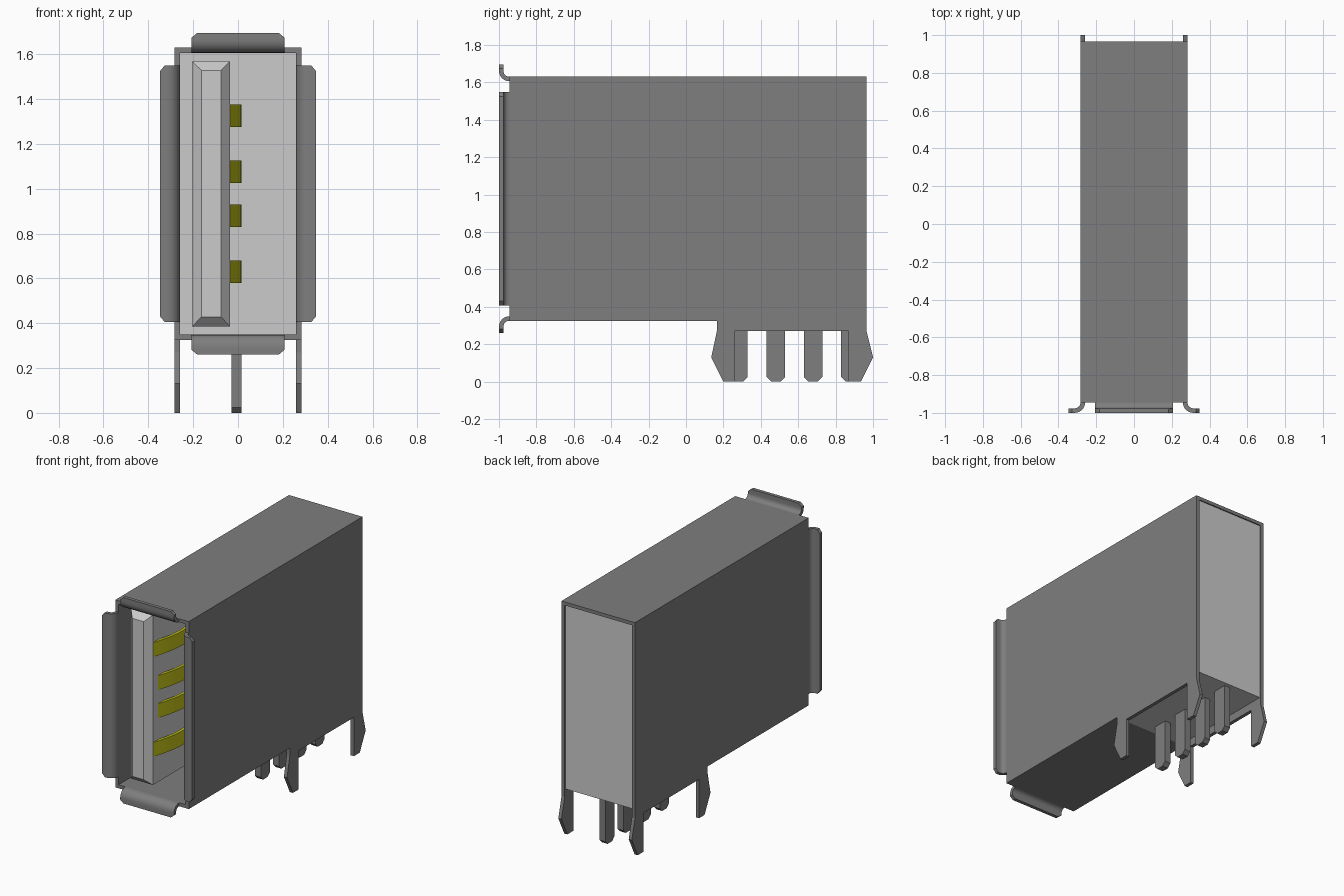
import bpy, bmesh, math
from mathutils import Vector

if "Cube" in bpy.data.objects:
    bpy.data.objects.remove(bpy.data.objects["Cube"], do_unlink=True)


def material(name, r, g, b):
    m = bpy.data.materials.new(name)
    m.use_nodes = True
    m.diffuse_color = (r, g, b, 1)
    m.node_tree.nodes["Principled BSDF"].inputs["Base Color"].default_value = (r, g, b, 1)
    return m


METAL = material("grey metal", 0.21, 0.21, 0.21)
PLASTIC = material("light grey plastic", 0.60, 0.60, 0.60)
GOLD = material("yellow contact", 0.56, 0.56, 0.01)


def finish(bm, name, mat, smooth=False):
    bmesh.ops.recalc_face_normals(bm, faces=bm.faces)
    mesh = bpy.data.meshes.new(name)
    bm.to_mesh(mesh)
    bm.free()
    mesh.materials.append(mat)
    ob = bpy.data.objects.new(name, mesh)
    bpy.context.collection.objects.link(ob)
    if smooth:
        bpy.ops.object.select_all(action='DESELECT')
        ob.select_set(True)
        bpy.context.view_layer.objects.active = ob
        bpy.ops.object.shade_smooth_by_angle(angle=math.radians(35))
    return ob


def box(name, mat, lo, hi):
    bm = bmesh.new()
    bmesh.ops.create_cube(bm, size=1)
    for v in bm.verts:
        v.co = [lo[i] + (v.co[i] + 0.5) * (hi[i] - lo[i]) for i in range(3)]
    return finish(bm, name, mat)


def prism(name, mat, points, to_3d, depth, smooth=False):
    """Extrude a 2D outline, placed by to_3d, along the depth vector."""
    bm = bmesh.new()
    face = bm.faces.new([bm.verts.new(to_3d(*p)) for p in points])
    ext = bmesh.ops.extrude_face_region(bm, geom=[face])
    moved = [g for g in ext["geom"] if isinstance(g, bmesh.types.BMVert)]
    bmesh.ops.translate(bm, verts=moved, vec=depth)
    return finish(bm, name, mat, smooth)


def loft(name, mat, rings, smooth=False):
    """Bridge four-cornered rings and cap both ends."""
    bm = bmesh.new()
    loops = [[bm.verts.new(p) for p in r] for r in rings]
    for a, b in zip(loops, loops[1:]):
        for i in range(4):
            j = (i + 1) % 4
            bm.faces.new((a[i], a[j], b[j], b[i]))
    bm.faces.new(loops[0])
    bm.faces.new(loops[-1])
    return finish(bm, name, mat, smooth)


# Shell dimensions
W, T = 0.283, 0.024
Z0, Z1 = 0.325, 1.63
FRONT, BACK = -0.945, 0.965
MID = (Z0 + Z1) / 2

# Side walls with their two mounting legs
wall = [(FRONT, Z0), (0.165, Z0), (0.165, 0.27), (0.135, 0.13), (0.2, 0), (0.26, 0),
        (0.26, 0.27), (0.87, 0.27), (0.87, 0), (0.935, 0), (1.0, 0.13), (BACK, 0.27),
        (BACK, Z1), (FRONT, Z1)]
for side, x in (("right", -W), ("left", W - T)):
    prism(side + "_shell_wall", METAL, wall, lambda y, z: (x, y, z), (T, 0, 0))

# Top and bottom of the shell
box("shell_top", METAL, (-W + T, FRONT, Z1 - T), (W - T, BACK, Z1))
box("shell_bottom", METAL, (-W + T, FRONT, Z0), (W - T, 0.165, Z0 + T))


# Flared lips around the front opening
def lip(name, centre, out, along, half):
    centre, out, along = Vector(centre), Vector(out), Vector(along)
    rings = []
    steps = [(a * math.pi / 12, 0.0) for a in range(7)]
    for ang, _ in steps:
        rings.append((ang, 0.0, half))
    rings += [(math.pi / 2, 0.013, half), (math.pi / 2, 0.033, half - 0.024)]
    result = []
    for ang, rise, h in rings:
        ring = []
        for radius, s in ((0.031, -1), (0.055, -1), (0.055, 1), (0.031, 1)):
            o = 0.031 - radius * math.cos(ang) + rise
            y = FRONT - radius * math.sin(ang)
            p = centre + out * o + along * (h * s)
            ring.append((p.x, y, p.z))
        result.append(ring)
    loft(name, METAL, result, True)


lip("top_lip", (0, 0, Z1), (0, 0, 1), (1, 0, 0), 0.207)
lip("bottom_lip", (0, 0, Z0), (0, 0, -1), (1, 0, 0), 0.207)
lip("left_lip", (W, 0, MID), (1, 0, 0), (0, 0, 1), 0.572)
lip("right_lip", (-W, 0, MID), (-1, 0, 0), (0, 0, 1), 0.572)

# Plastic body closing the back, leaving a deep cavity at the front
box("insulator_body", PLASTIC, (-W + T, 0.1, Z0 + T), (W - T, 0.957, Z1 - T))
box("insulator_foot", PLASTIC, (-W + T, 0.165, Z0), (W - T, 0.957, Z0 + T))


# Tongue with a chamfered tip
def rect(x0, x1, z0, z1, y):
    return [(x0, y, z0), (x1, y, z0), (x1, y, z1), (x0, y, z1)]


loft("tongue", PLASTIC, [rect(-0.205, -0.035, 0.385, 1.568, 0.1),
                         rect(-0.205, -0.035, 0.385, 1.568, -0.885),
                         rect(-0.163, -0.075, 0.428, 1.528, -0.93)])

# Sprung contacts bowed out from the tongue
for i, (z, y0) in enumerate(((0.63, -0.88), (0.88, -0.83), (1.075, -0.83), (1.325, -0.88))):
    outer, inner = [], []
    for k in range(13):
        t = k / 12
        y = y0 + 0.5 * t
        x = -0.034 + 0.049 * math.sin(math.pi * t)
        outer.append((x, y))
        inner.append((x - 0.02, y))
    outer.append((-0.034, 0.1))
    inner.append((-0.054, 0.1))
    prism("contact_%d" % (i + 1), GOLD, outer + inner[::-1],
          lambda x, y: (x, y, z - 0.05), (0, 0, 0.1), True)

# Solder pins under the body
pin = [(-0.05, 0.34), (0.05, 0.34), (0.05, 0.025), (0.025, 0),
       (-0.025, 0), (-0.05, 0.025)]
for i in range(4):
    c = 0.28 + 0.2 * i
    prism("solder_pin_%d" % (i + 1), METAL, pin,
          lambda y, z: (-0.03, c + y, z), (0.045, 0, 0))
